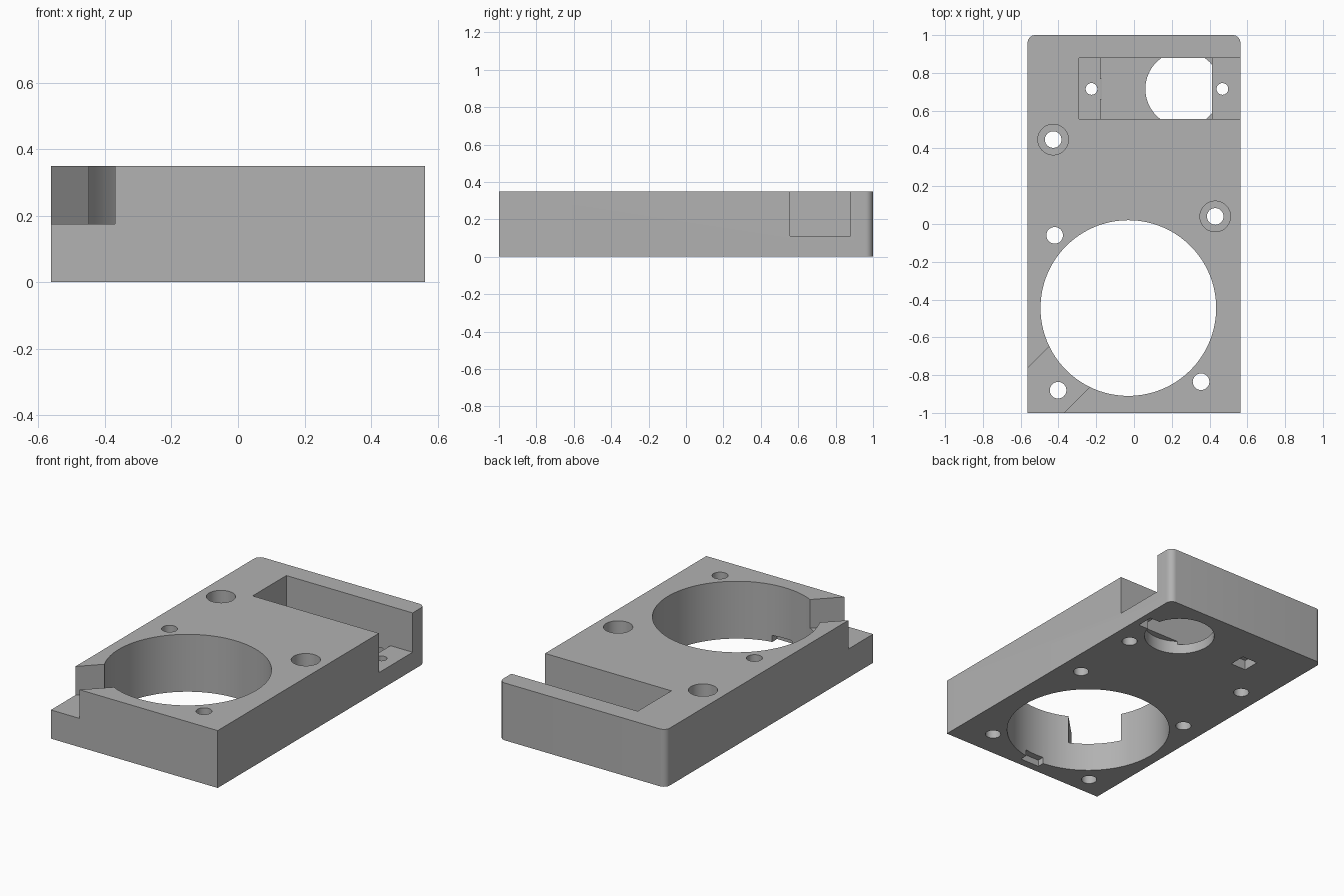
import bpy, bmesh, math
from mathutils import Matrix, Vector

cube = bpy.data.objects.get("Cube")
if cube:
    bpy.data.objects.remove(cube, do_unlink=True)

HEIGHT = 0.35
OVER = 0.5  # overshoot for cutters that pass through a face

grey = bpy.data.materials.new("plain grey")
grey.use_nodes = True
colour = (0.445, 0.445, 0.445, 1)
grey.diffuse_color = colour
grey.node_tree.nodes["Principled BSDF"].inputs["Base Color"].default_value = colour


def add_object(name, bm):
    mesh = bpy.data.meshes.new(name)
    bm.to_mesh(mesh)
    bm.free()
    mesh.materials.append(grey)
    obj = bpy.data.objects.new(name, mesh)
    bpy.context.collection.objects.link(obj)
    return obj


def box(name, low, high, turn=0):
    """Box between two corners, turned about z at the origin."""
    low, high = Vector(low), Vector(high)
    bm = bmesh.new()
    bmesh.ops.create_cube(bm, size=1, matrix=Matrix.Rotation(turn, 4, "Z")
                          @ Matrix.Translation((low + high) / 2)
                          @ Matrix.Diagonal((*(high - low), 1)))
    return add_object(name, bm)


def cylinder(name, x, y, radius, low, high, sides=48):
    bm = bmesh.new()
    bmesh.ops.create_cone(bm, cap_ends=True, segments=sides, radius1=radius,
                          radius2=radius, depth=high - low,
                          matrix=Matrix.Translation((x, y, (low + high) / 2)))
    return add_object(name, bm)


# Main block with rounded rear corners
body = box("mounting_block", (-0.563, -1, 0), (0.563, 1, HEIGHT))
bm = bmesh.new()
bm.from_mesh(body.data)
corners = [e for e in bm.edges if all(v.co.y > 0.9 for v in e.verts)
           and abs(e.verts[0].co.z - e.verts[1].co.z) > 0.1]
bmesh.ops.bevel(bm, geom=corners, offset=0.04, segments=8, profile=0.5, affect="EDGES")
bm.to_mesh(body.data)
bm.free()

cutters = []

# Large round opening and the diagonal channel leading out of its corner
hole_x, hole_y = -0.03, -0.445
cutters.append(cylinder("main_opening", hole_x, hole_y, 0.465, -OVER, OVER, 128))
channel = box("corner_channel", (-1.2, -0.152, 0.175), (-0.2, 0.152, OVER), math.pi / 4)
channel.location = (hole_x, hole_y, 0)
cutters.append(channel)

# Small notch under the front rim of the opening
cutters.append(box("rim_notch", (-0.08, -0.95, -OVER), (0.05, -0.8, 0.04)))

# Rear pocket: shelf level, deeper middle, round recess from below
cutters.append(box("pocket", (-0.29, 0.555, 0.11), (0.9, 0.88, OVER)))
cutters.append(box("pocket_well", (-0.178, 0.555, 0.06), (0.413, 0.88, OVER)))
cutters.append(cylinder("round_recess", 0.26, 0.715, 0.2, -OVER, 0.08, 64))

# Pocket screw holes with square nut recesses underneath
for x in (-0.225, 0.468):
    cutters.append(cylinder("pocket_screw_hole", x, 0.715, 0.031, -OVER, OVER, 32))
    cutters.append(box("nut_recess", (x - 0.052, 0.663, -OVER), (x + 0.052, 0.767, 0.06)))

# Plain screw holes around the large opening
for x, y in ((-0.42, -0.06), (-0.402, -0.88), (0.355, -0.835)):
    cutters.append(cylinder("screw_hole", x, y, 0.044, -OVER, OVER, 32))

# Counterbored holes
for x, y in ((-0.428, 0.447), (0.43, 0.04)):
    cutters.append(cylinder("bolt_hole", x, y, 0.044, -OVER, OVER, 32))
    cutters.append(cylinder("counterbore", x, y, 0.081, 0.15, OVER))

# Blind hole in the underside
cutters.append(cylinder("blind_hole", 0.44, 0.485, 0.044, -OVER, 0.2, 32))

# Cut everything out of the block
bpy.context.view_layer.objects.active = body
for obj in bpy.context.selected_objects:
    obj.select_set(False)
body.select_set(True)
for cutter in cutters:
    cutter.hide_render = True
    cut = body.modifiers.new(cutter.name, "BOOLEAN")
    cut.operation = "DIFFERENCE"
    cut.solver = "EXACT"
    cut.object = cutter
    bpy.ops.object.modifier_apply(modifier=cut.name)
    bpy.data.objects.remove(cutter, do_unlink=True)

bpy.ops.object.shade_smooth_by_angle(angle=math.radians(30))
